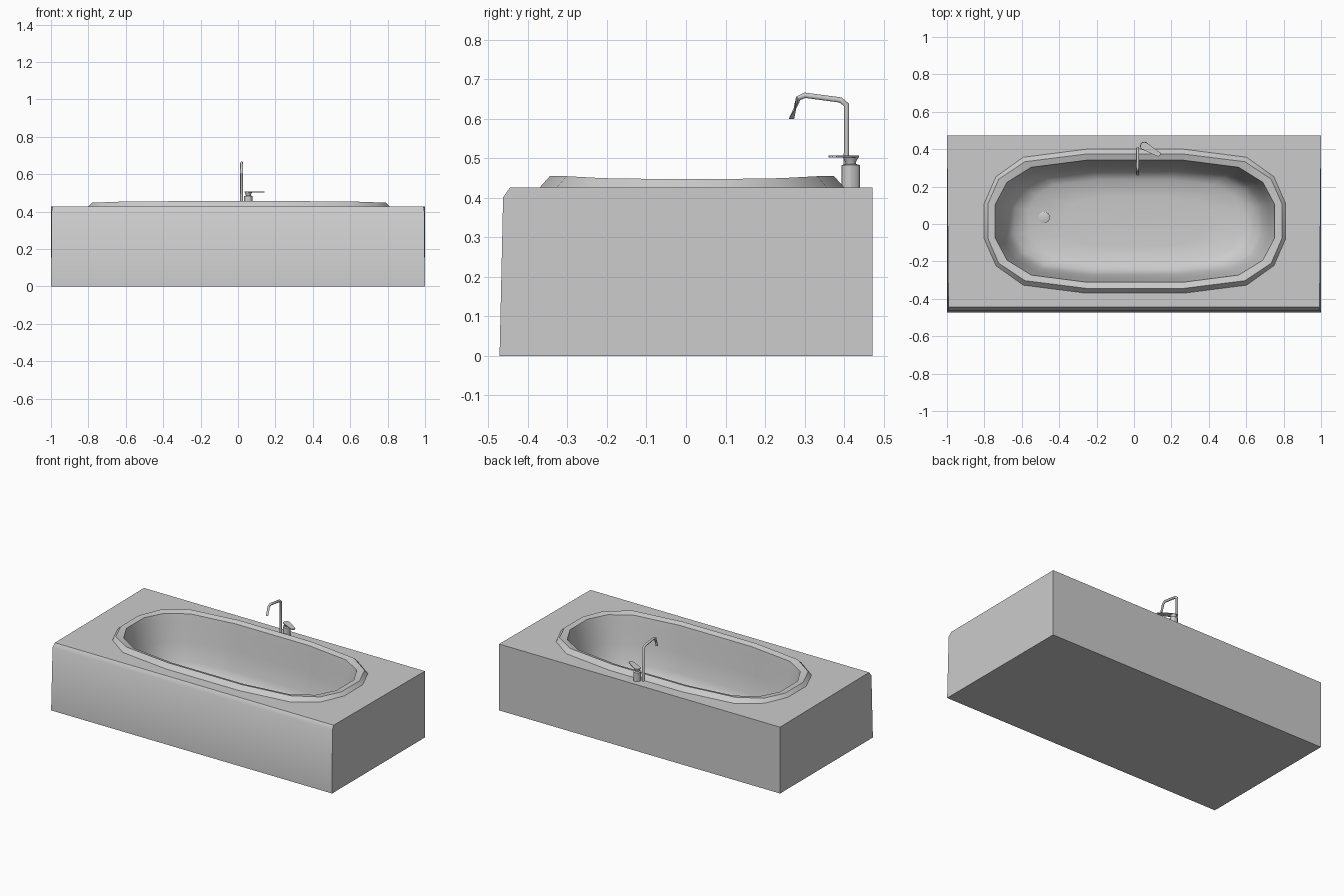
import bpy, bmesh, math
from mathutils import Vector, Matrix

if "Cube" in bpy.data.objects:
    bpy.data.objects.remove(bpy.data.objects["Cube"])

CX, CY, TOP = 0.005, 0.015, 0.427


def finish(bm, name, angle=30):
    bmesh.ops.recalc_face_normals(bm, faces=bm.faces)
    me = bpy.data.meshes.new(name)
    bm.to_mesh(me)
    bm.free()
    ob = bpy.data.objects.new(name, me)
    bpy.context.collection.objects.link(ob)
    bpy.ops.object.select_all(action='DESELECT')
    ob.select_set(True)
    bpy.context.view_layer.objects.active = ob
    bpy.ops.object.shade_smooth_by_angle(angle=math.radians(angle))
    return ob


def mirror4(quarter):
    """Mirror four (x, y, z) points into a closed sixteen-sided loop."""
    q = quarter[::-1]
    r = [(-x, y, z) for x, y, z in quarter]
    half = q + r
    return [Vector((x + CX, y + CY, z)) for x, y, z in
            half + [(x, -y, z) for x, y, z in half[::-1]]]


def skin(bm, loops, cap_start=False, cap_end=False):
    rings = [[bm.verts.new(p) for p in l] for l in loops]
    n = len(rings[0])
    for a, b in zip(rings, rings[1:]):
        for i in range(n):
            j = (i + 1) % n
            bm.faces.new((a[i], a[j], b[j], b[i]))
    if cap_start:
        bm.faces.new(rings[0])
    if cap_end:
        bm.faces.new(rings[-1])


OUTER = [(.26, .385), (.597, .342), (.743, .238), (.806, .094)]
CREST = [(.26, .359), (.588, .318), (.728, .225), (.786, .092)]
INNER = [(.26, .326), (.555, .288), (.684, .208), (.747, .090)]
outer = mirror4([(x, y, TOP) for x, y in OUTER])

# surround panel: sloped front, small front bevel, top with basin opening
bm = bmesh.new()
profile = [(1, .472, TOP), (1, .472, 0), (1, -.472, 0), (.996, -.463, .402), (.992, -.445, TOP)]
R = [bm.verts.new(p) for p in profile]
L = [bm.verts.new((-x, y, z)) for x, y, z in profile]
for i in range(4):
    bm.faces.new((R[i], R[i + 1], L[i + 1], L[i]))
bm.faces.new(R)
bm.faces.new(L)
hole = [bm.verts.new(p) for p in outer]
edges = [bm.edges.new((hole[i], hole[(i + 1) % 16])) for i in range(16)]
edges += [bm.edges.get((R[0], R[4])), bm.edges.get((L[0], L[4])),
          bm.edges.new((R[4], L[4])) if not bm.edges.get((R[4], L[4])) else bm.edges.get((R[4], L[4])),
          bm.edges.get((R[0], L[0]))]
bmesh.ops.triangle_fill(bm, use_beauty=True, use_dissolve=False, edges=edges, normal=(0, 0, 1))
finish(bm, "surround", 50)

# raised rim flowing into the basin
bm = bmesh.new()
loops = [outer,
         mirror4([(x, y, z) for (x, y), z in zip(CREST, (.456, .455, .450, .448))]),
         mirror4([(x, y, .445) for x, y in INNER])]
for sx, sy, z in [(.985, .98, .40), (.955, .94, .28), (.91, .88, .16),
                  (.86, .81, .10), (.76, .68, .07), (.5, .4, .06)]:
    loops.append(mirror4([(x * sx, y * sy, z) for x, y in INNER]))
skin(bm, loops, cap_end=True)
finish(bm, "rim_and_basin", 40)


def lathe(name, center, profile, sides=12):
    bm = bmesh.new()
    loops = [[Vector((center[0] + r * math.cos(2 * math.pi * i / sides),
                      center[1] + r * math.sin(2 * math.pi * i / sides), z))
              for i in range(sides)] for r, z in profile]
    skin(bm, loops, True, True)
    return finish(bm, name)


# drain, mixer body
lathe("drain", (-.48, .035), [(.03, .062), (.03, .074), (.022, .077)], 16)
lathe("mixer_body", (.055, .417), [(.023, .42), (.023, .483), (.013, .486), (.014, .492), (.021, .505)])

# mixer lever: flat tapered paddle
bm = bmesh.new()
shape = [(-.021, .006), (-.012, .018), (.01, .02), (.05, .017), (.092, .012), (.098, .004)]
shape += [(x, -y) for x, y in shape[::-1]]
rot = Matrix.Rotation(math.radians(-30), 3, 'Z')
skin(bm, [[rot @ Vector((x, y, 0)) + Vector((.055, .417, z)) for x, y in shape]
          for z in (.502, .507)], True, True)
finish(bm, "mixer_lever")

# bent spout: six-sided tube swept along a path in the yz plane
path = [(.406, .425), (.406, .636), (.391, .648), (.301, .660), (.284, .652), (.267, .600)]
pts = [Vector((.02, y, z)) for y, z in path]
X = Vector((1, 0, 0))
loops = []
for i, p in enumerate(pts):
    a = (p - pts[max(i - 1, 0)]).normalized()
    b = (pts[min(i + 1, len(pts) - 1)] - p).normalized()
    side = X.cross((a + b).normalized())
    if i == len(pts) - 1:
        side = Vector((0, -1, 0))
    loops.append([p + .008 * (X * math.cos(k * math.pi / 3) + side * math.sin(k * math.pi / 3))
                  for k in range(6)])
skin(bm := bmesh.new(), loops, True, True)
finish(bm, "spout", 65)
